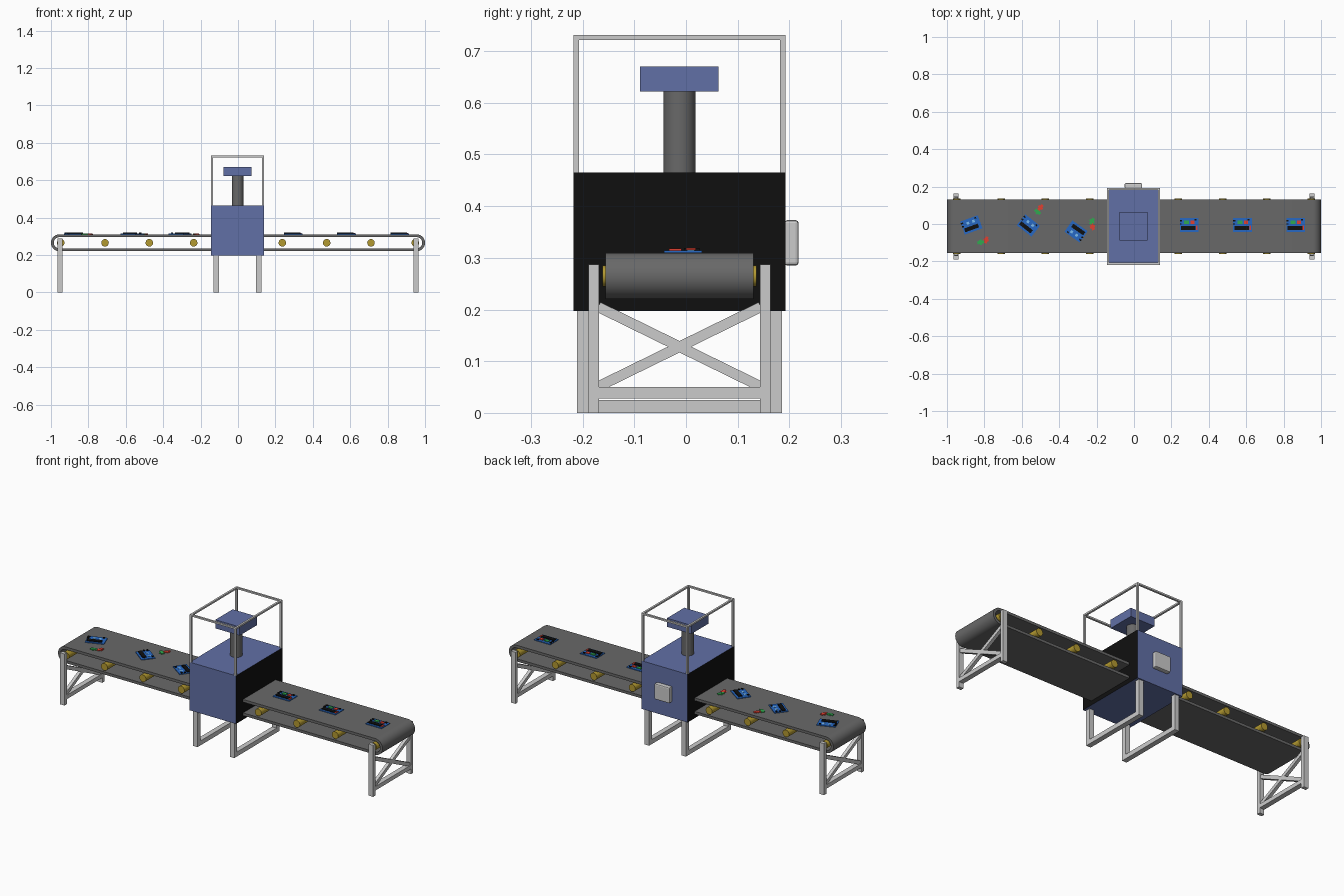
import bpy, bmesh
from math import sin, cos, pi, radians, atan2, hypot
from mathutils import Matrix, Vector

if "Cube" in bpy.data.objects:
    bpy.data.objects.remove(bpy.data.objects["Cube"])

YC = -0.0125  # centre line of the conveyor


def material(name, rgb):
    m = bpy.data.materials.new(name)
    m.diffuse_color = (*rgb, 1)
    m.use_nodes = True
    m.node_tree.nodes["Principled BSDF"].inputs["Base Color"].default_value = m.diffuse_color
    return m


BLUE = material("housing_blue", (0.12, 0.16, 0.38))
BLACK = material("black", (0.005, 0.005, 0.005))
YELLOW = material("roller_yellow", (0.45, 0.32, 0.03))
BELT = material("belt_grey", (0.14, 0.14, 0.14))
BOARD = material("board_blue", (0.02, 0.14, 0.55))
GREEN = material("chip_green", (0.03, 0.4, 0.08))
RED = material("chip_red", (0.75, 0.05, 0.03))
LIGHT = material("contact_blue", (0.2, 0.5, 0.85))


def finish(name, bm, mat=None, smooth=False):
    me = bpy.data.meshes.new(name)
    bmesh.ops.recalc_face_normals(bm, faces=bm.faces)
    bm.to_mesh(me)
    bm.free()
    ob = bpy.data.objects.new(name, me)
    bpy.context.collection.objects.link(ob)
    if mat:
        me.materials.append(mat)
    if smooth:
        bpy.ops.object.select_all(action='DESELECT')
        ob.select_set(True)
        bpy.context.view_layer.objects.active = ob
        bpy.ops.object.shade_smooth_by_angle(angle=radians(35))
    return ob


def box(name, lo, hi, mat=None, place=Matrix()):
    lo, hi = Vector(lo), Vector(hi)
    bm = bmesh.new()
    bmesh.ops.create_cube(bm, size=1, matrix=place @ Matrix.Translation((lo + hi) / 2)
                          @ Matrix.Diagonal((*(hi - lo), 1)))
    return finish(name, bm, mat)


def cylinder(name, centre, radius, length, axis, mat=None):
    rot = Matrix.Rotation(pi / 2, 4, 'X') if axis == 'Y' else Matrix()
    bm = bmesh.new()
    bmesh.ops.create_cone(bm, cap_ends=True, segments=32, radius1=radius, radius2=radius,
                          depth=length, matrix=Matrix.Translation(centre) @ rot)
    return finish(name, bm, mat, True)


# Conveyor belt: hollow rounded loop extruded across the width
def loop(r):
    pts = []
    for side, start in ((1, -pi / 2), (-1, pi / 2)):
        for i in range(17):
            a = start + pi * i / 16
            pts.append((side * 0.955 + r * cos(a), 0.265 + r * sin(a)))
    return pts


bm = bmesh.new()
rings = [[bm.verts.new((x, y, z)) for x, z in loop(r)]
         for r, y in ((0.045, -0.156), (0.045, 0.131), (0.030, 0.131), (0.030, -0.156))]
for k in range(4):
    a, b = rings[k], rings[(k + 1) % 4]
    for i in range(len(a)):
        j = (i + 1) % len(a)
        bm.faces.new((a[i], a[j], b[j], b[i]))
finish("conveyor_belt", bm, BELT, True)

# Rollers inside the belt
for i in range(-4, 5):
    cylinder("roller", (i * 0.237, YC, 0.265), 0.020, 0.298, 'Y', YELLOW)

# End stands: two legs, low cross bar, crossed braces
for s in (-1, 1):
    x0, x1 = s * 0.951 - 0.014, s * 0.951 + 0.014
    for t in (-1, 1):
        y = YC + t * 0.166
        box("end_leg", (x0, y - 0.01, 0), (x1, y + 0.01, 0.287))
        ang = atan2(0.15, 0.306) * t
        place = Matrix.Translation((s * 0.951, YC, 0.128)) @ Matrix.Rotation(ang, 4, 'X')
        half = hypot(0.306, 0.15) / 2 + 0.005
        box("cross_brace", (-0.009, -half, -0.01), (0.009, half, 0.01), None, place)
    box("end_cross_bar", (x0, YC - 0.158, 0.028), (x1, YC + 0.158, 0.05))

# Central housing: blue with black entry and exit faces
housing = box("machine_housing", (-0.145, -0.218, 0.197), (0.140, 0.193, 0.465), BLUE)
housing.data.materials.append(BLACK)
for p in housing.data.polygons:
    if abs(p.normal.x) > 0.5:
        p.material_index = 1

# Housing stands: two U frames
for x in (-0.116, 0.111):
    for y0 in (-0.211, 0.161):
        box("housing_leg", (x - 0.014, y0, 0), (x + 0.014, y0 + 0.025, 0.2))
    box("housing_foot_bar", (x - 0.014, -0.187, 0), (x + 0.014, 0.162, 0.025))

# Open guard frame above the housing
T = 0.011
for x in (-0.145, 0.140 - T):
    for y in (-0.218, 0.193 - T):
        box("guard_post", (x, y, 0.465), (x + T, y + T, 0.731))
    box("guard_side_rail", (x, -0.207, 0.722), (x + T, 0.182, 0.731))
for y in (-0.218, 0.193 - T):
    box("guard_cross_rail", (-0.134, y, 0.722), (0.129, y + T, 0.731))

# Vertical column and head
cylinder("press_column", (-0.002, YC, 0.544), 0.031, 0.16, 'Z', BELT)
box("press_head", (-0.077, -0.089, 0.622), (0.073, 0.063, 0.67), BLUE)

# Control box on the back, bevelled
panel = box("control_box", (-0.05, 0.19, 0.285), (0.044, 0.218, 0.373))
bev = panel.modifiers.new("bevel", 'BEVEL')
bev.width, bev.segments = 0.006, 2


# Circuit boards: chips are fitted after the press, loose before it
def chip(name, place, mat, w=0.018, d=0.018):
    box(name, (-w / 2, -d / 2, 0), (w / 2, d / 2, 0.004), mat, place)


def board(x, y, deg, loose=None):
    place = Matrix.Translation((x, y, 0.310)) @ Matrix.Rotation(radians(deg), 4, 'Z')
    box("circuit_board", (-0.05, -0.037, 0), (0.05, 0.037, 0.004), BOARD, place)
    box("black_connector", (-0.043, -0.026, 0.004), (0.035, -0.005, 0.009), BLACK, place)
    for px, py, w in ((-0.05, 0.024, 0.012), (-0.05, 0.006, 0.01), (0.028, 0.028, 0.01)):
        box("small_socket", (px, py - 0.004, 0.004), (px + w, py + 0.004, 0.009), BLACK, place)
    for px in (-0.014, 0.018):
        box("chip_pad", (px - 0.007, 0.008, 0.004), (px + 0.007, 0.022, 0.005), LIGHT, place)
    if loose:
        for mat, cx, cy, a in loose:
            p = Matrix.Translation((cx, cy, 0.310)) @ Matrix.Rotation(radians(a), 4, 'Z')
            box("loose_chip", (-0.018, -0.008, 0), (0.018, 0.008, 0.004), mat, p)
            box("loose_chip_tab", (-0.006, -0.014, 0), (0.006, 0.014, 0.002), mat, p)
    else:
        chip("green_chip", place @ Matrix.Translation((-0.014, 0.015, 0.005)), GREEN, 0.026)
        chip("red_chip", place @ Matrix.Translation((0.018, 0.015, 0.005)), RED, 0.022)
        chip("red_strip", place @ Matrix.Translation((0.041, -0.015, 0.004)), RED, 0.008, 0.024)


board(-0.87, -0.005, 20, [(GREEN, -0.82, -0.098, 10), (RED, -0.79, -0.085, 75)])
board(-0.565, -0.008, -38, [(RED, -0.50, 0.088, 50), (GREEN, -0.515, 0.065, -40)])
board(-0.31, -0.04, 145, [(GREEN, -0.225, 0.015, 60), (RED, -0.222, -0.015, 110)])
for x in (0.295, 0.58, 0.865):
    board(x, -0.006, 0)
